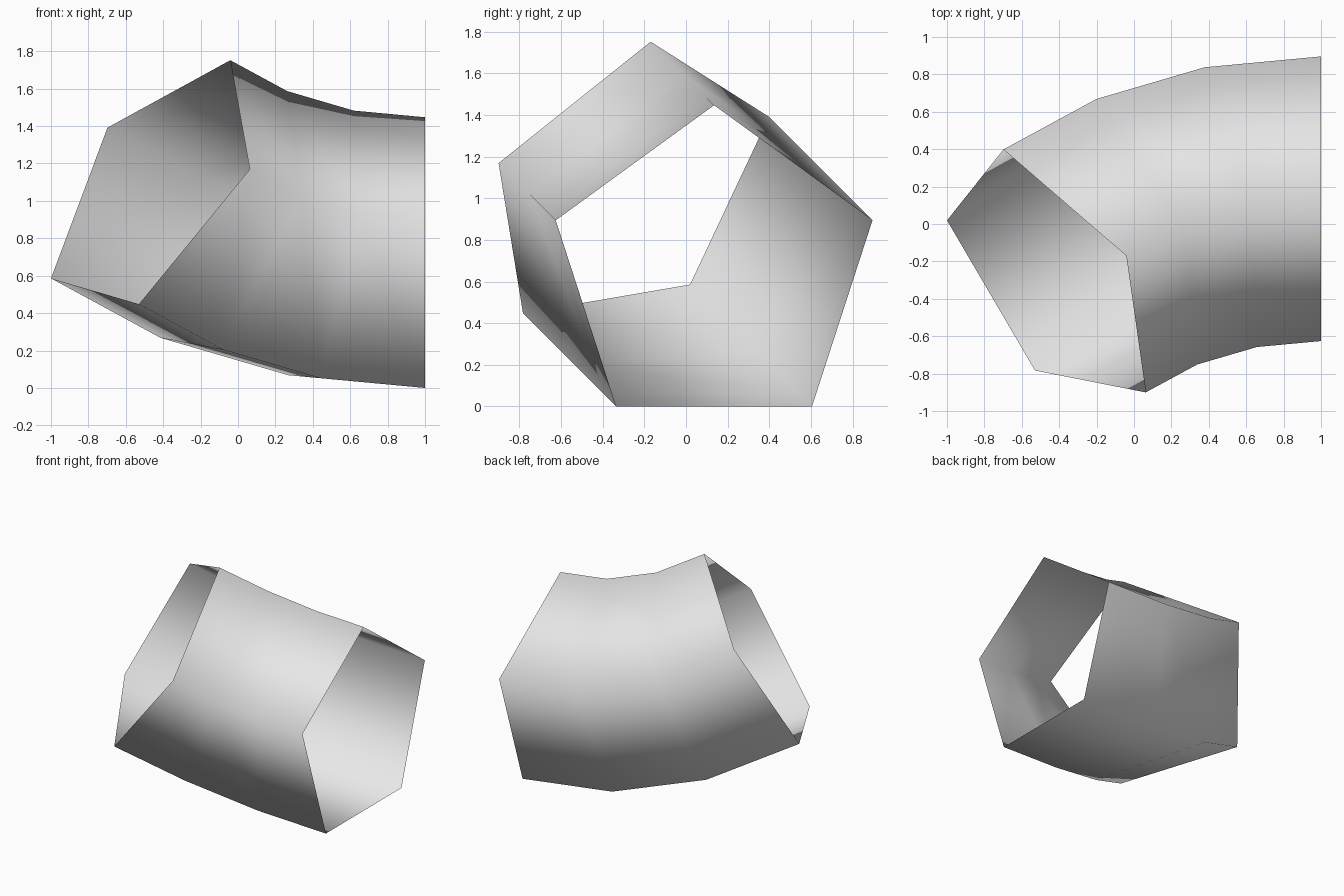
import bpy
import bmesh
from math import sin, cos, pi, radians
from mathutils import Vector

cube = bpy.data.objects.get("Cube")
if cube:
    bpy.data.objects.remove(cube, do_unlink=True)

SIDES = 5
TUBE_RADIUS = 0.8
BEND_RADIUS = 2.038
BEND_ANGLE = radians(45)
BEND_STEPS = 3

# Pale grey surface
grey = bpy.data.materials.new("pale_grey")
grey.use_nodes = True
colour = (0.8, 0.8, 0.8, 1)
grey.diffuse_color = colour
grey.node_tree.nodes["Principled BSDF"].inputs["Base Color"].default_value = colour

# Pentagonal cross-section at the straight left end, point upwards
bm = bmesh.new()
centre = Vector((1, 0.135, TUBE_RADIUS * cos(pi / SIDES)))
ring = []
for i in range(SIDES):
    a = 2 * pi * i / SIDES
    ring.append(bm.verts.new(centre + TUBE_RADIUS * Vector((0, sin(a), cos(a)))))
edges = [bm.edges.new((ring[i], ring[(i + 1) % SIDES])) for i in range(SIDES)]

# Sweep it through a bend that rises diagonally towards the front
inward = Vector((0, -1, 1)).normalized()
axis = inward.cross(Vector((-1, 0, 0)))
pivot = centre + inward * BEND_RADIUS
# The sweep must head towards -x
start_motion = axis.cross(centre - pivot)
angle = BEND_ANGLE if start_motion.x < 0 else -BEND_ANGLE
bmesh.ops.spin(bm, geom=ring + edges, cent=pivot, axis=axis,
               angle=angle, steps=BEND_STEPS, use_duplicate=False)
bmesh.ops.remove_doubles(bm, verts=bm.verts[:], dist=0.0001)

# Open shell: turn every face away from the bend's centre line
bm.normal_update()
flipped = []
for f in bm.faces:
    mid = f.calc_center_median()
    radial = mid - pivot
    radial -= axis * radial.dot(axis)
    spine = pivot + radial.normalized() * BEND_RADIUS
    if f.normal.dot(mid - spine) < 0:
        flipped.append(f)
if flipped:
    bmesh.ops.reverse_faces(bm, faces=flipped)
for f in bm.faces:
    f.smooth = True

mesh = bpy.data.meshes.new("bent_tube")
bm.to_mesh(mesh)
bm.free()
mesh.materials.append(grey)
tube = bpy.data.objects.new("bent_tube", mesh)
bpy.context.collection.objects.link(tube)
